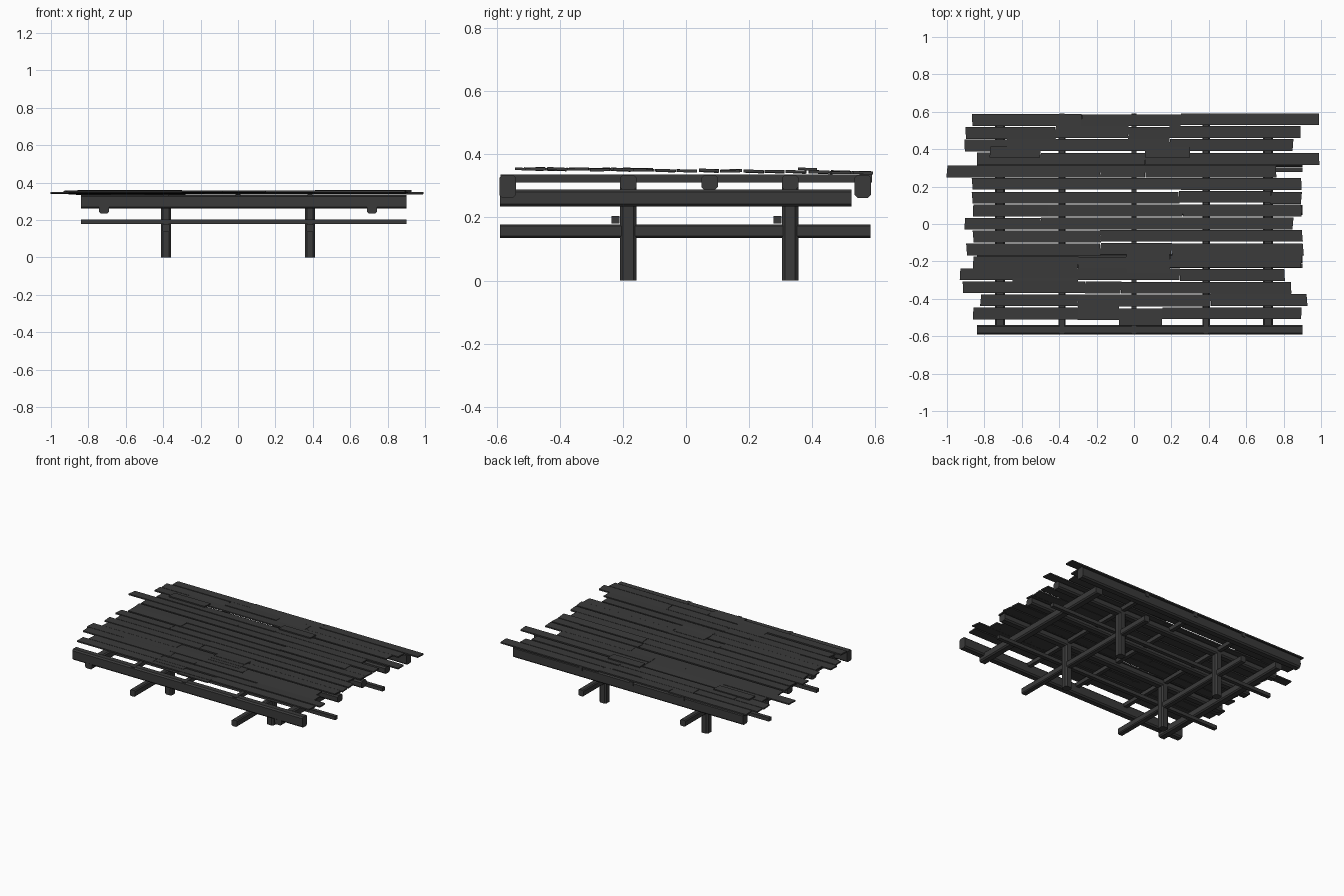
import bpy, bmesh, random
from mathutils import Vector, Matrix

random.seed(4)
cube = bpy.data.objects.get("Cube")
if cube:
    bpy.data.objects.remove(cube, do_unlink=True)

COLOR = (0.042, 0.042, 0.042, 1)
wood = bpy.data.materials.new("charcoal_wood")
wood.use_nodes = True
wood.diffuse_color = COLOR
wood.node_tree.nodes["Principled BSDF"].inputs["Base Color"].default_value = COLOR


def timber(name, lo, hi, chamfer=0.0, axis=0, skew=0.0, tilt=0.0):
    """Box from lo to hi; long edges chamfered, ends cut at a slant by skew."""
    lo, hi = Vector(lo), Vector(hi)
    size = hi - lo
    bm = bmesh.new()
    bmesh.ops.create_cube(bm, size=1, matrix=Matrix.Diagonal((*size, 1)))
    if chamfer:
        edges = [e for e in bm.edges
                 if abs((e.verts[0].co - e.verts[1].co)[axis]) > size[axis] / 2]
        bmesh.ops.bevel(bm, geom=edges, offset=chamfer, segments=1, affect='EDGES')
    for v in bm.verts:
        v.co.x += skew * v.co.y
        v.co.z += tilt * v.co.y
    mesh = bpy.data.meshes.new(name)
    bm.to_mesh(mesh)
    bm.free()
    obj = bpy.data.objects.new(name, mesh)
    obj.location = (lo + hi) / 2
    mesh.materials.append(wood)
    bpy.context.collection.objects.link(obj)
    return obj


# Frame: posts, cross beams and rails
POST_X, POST_Y = 0.385, (-0.183, 0.33)
LEFT_END, RIGHT_END = -0.84, 0.9
for side, s in (("right", -1), ("left", 1)):
    x = s * POST_X
    for where, y in zip(("front", "back"), POST_Y):
        timber(f"{side}_{where}_post", (x - .026, y - .026, 0),
               (x + .026, y + .026, .31), .01, 2)
    timber(f"{side}_low_cross_beam", (x - .02, -.59, .135), (x + .02, .585, .178), .006, 1)
    x = s * 0.717
    timber(f"{side}_high_cross_beam", (x - .026, -.59, .235), (x + .026, .525, .288), .008, 1)

for where, y in zip(("front", "back"), POST_Y):
    timber(f"{where}_low_rail", (LEFT_END, y - .053, .18), (RIGHT_END, y - .027, .204))

# Long bearers under the deck
for name, y, bottom in (("front", -.565, .262), ("front_inner", -.183, .287),
                        ("middle", .075, .287), ("back_inner", .33, .287),
                        ("back", .56, .262)):
    timber(f"{name}_bearer", (LEFT_END, y - .026, bottom), (RIGHT_END, y + .026, .335), .009)

# Thin joists
for name, x in (("right", -POST_X), ("centre", 0), ("left", POST_X)):
    timber(f"{name}_joist", (x - .013, -.588, .31), (x + .013, .59, .336))

# Deck planks: each row lists where boards start, meet and end along x
rows = [
    (-.865, -.28, .25, .99), (-.9, -.42, -.03, .19, .89), (-.905, -.68, .19, .85),
    (-.84, -.5, .06, .99), (-1, -.18, .06, .76), (-.865, .25, .895),
    (-.865, .24, .73, .895), (-.86, -.46, .26, .895), (-.905, -.5, .85),
    (-.86, -.18, .9), (-.895, -.18, .2, .905), (-.86, -.3, -.04, .19, .895),
    (-.93, .245, .805), (-.915, -.26, -.07, .84), (-.82, -.3, .41, .925),
    (-.86, -.3, .15, .895),
]
for r, cuts in enumerate(rows):
    y = .558 - r * .0692
    z = .336 + r * .0008
    for b, (start, end) in enumerate(zip(cuts, cuts[1:])):
        dy = random.uniform(-.004, .004)
        dz = random.uniform(0, .003)
        timber(f"plank_{r + 1}_{b + 1}", (start, y - .0315 + dy, z + dz),
               (end, y + .0315 + dy, z + dz + .009),
               skew=random.uniform(-.1, .1), tilt=random.uniform(-.06, .03))

# Loose boards laid over the gaps
for i, (start, end, y) in enumerate(((-.77, -.5, .385), (.06, .3, .385), (-.04, .19, -.17),
                                     (-.04, .19, -.235), (-.65, -.3, -.305),
                                     (.41, .84, -.38), (-.3, -.08, -.445), (-.08, .15, -.512))):
    timber(f"patch_board_{i + 1}", (start, y - .03, .349), (end, y + .03, .357),
           skew=random.uniform(-.1, .1), tilt=-.03)
